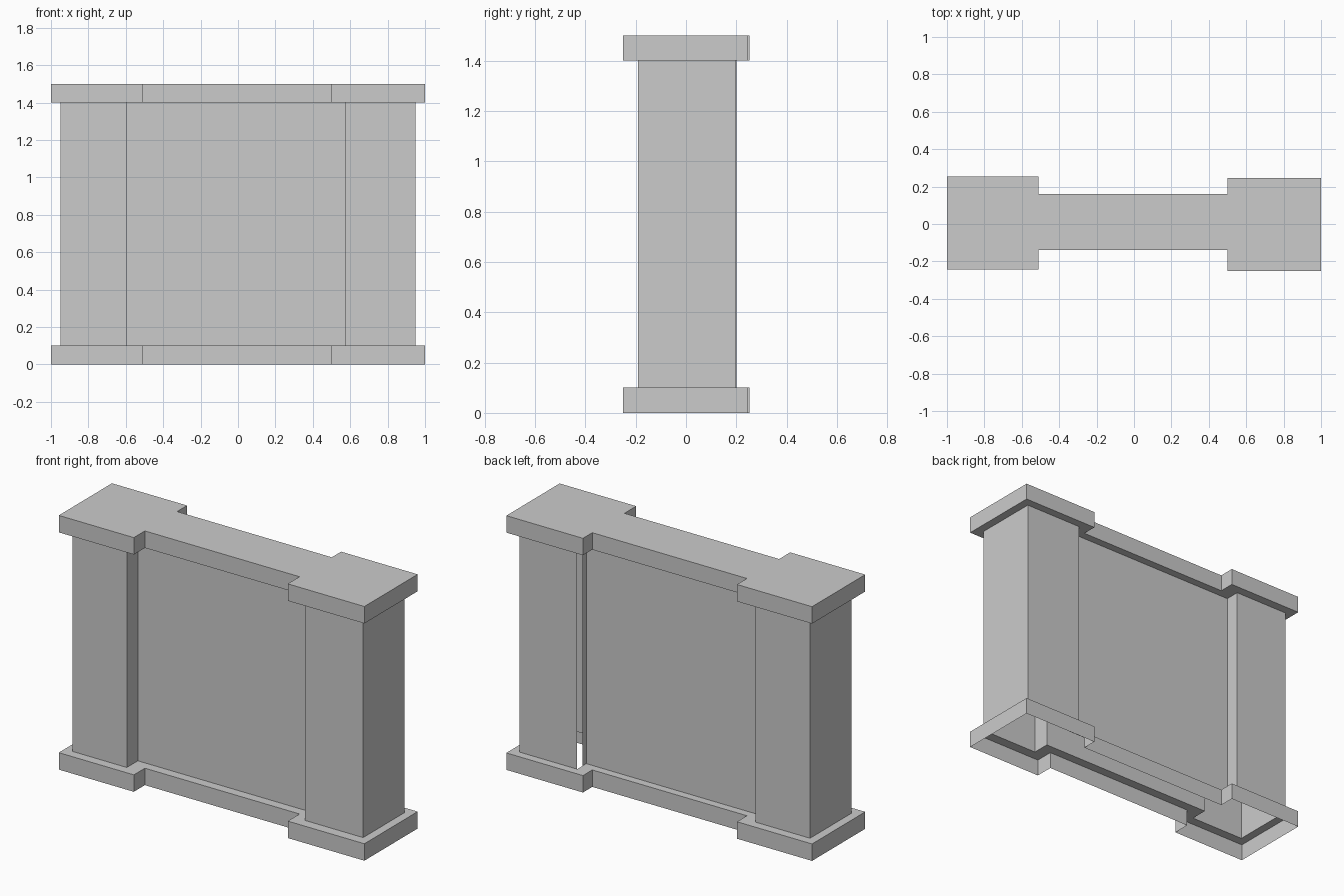
import bpy

if "Cube" in bpy.data.objects:
    bpy.data.objects.remove(bpy.data.objects["Cube"])


def outline(left, right, middle):
    """Dog-bone plan, counter-clockwise: two end blocks joined by a thinner middle.
    left/right = (outer x, inner x, front y, back y), middle = (front y, back y)."""
    lo, li, lf, lb = left
    ro, ri, rf, rb = right
    mf, mb = middle
    return [(lo, lf), (li, lf), (li, mf), (ri, mf), (ri, rf), (ro, rf),
            (ro, rb), (ri, rb), (ri, mb), (li, mb), (li, lb), (lo, lb)]


def make_shell(name, rings, cap_top=False, skip=(), extra=()):
    """Stack of (outline, z) rings joined by quads; open at the bottom."""
    verts = [(x, y, z) for pts, z in rings for x, y in pts]
    n = len(rings[0][0])
    faces = []
    for r in range(len(rings) - 1):
        for i in range(n):
            if i not in skip:
                j = (i + 1) % n
                faces.append((r * n + i, r * n + j, (r + 1) * n + j, (r + 1) * n + i))
    if cap_top:
        faces.append(tuple(range((len(rings) - 1) * n, len(rings) * n)))
    for quad in extra:
        faces.append(tuple(range(len(verts), len(verts) + 4)))
        verts += quad
    mesh = bpy.data.meshes.new(name)
    mesh.from_pydata(verts, [], faces)
    mesh.update()
    obj = bpy.data.objects.new(name, mesh)
    bpy.context.collection.objects.link(obj)
    return obj


TRIM = outline((-1, -0.51, -0.243, 0.253), (1, 0.5, -0.25, 0.247), (-0.14, 0.16))
WALL = outline((-0.95, -0.594, -0.188, 0.2), (0.95, 0.572, -0.19, 0.198), (-0.085, 0.113))
Z_BASE, Z_CAP, Z_TOP = 0.1, 1.4, 1.5

# hollow base trim with a ledge running in to the wall
make_shell("base_trim", [(TRIM, 0), (TRIM, Z_BASE), (WALL, Z_BASE)])

# wall and columns; one column side is a narrow strip that leaves a slot
strip = [(0.572, 0.15, Z_BASE), (0.572, 0.113, Z_BASE),
         (0.572, 0.113, Z_CAP), (0.572, 0.15, Z_CAP)]
make_shell("wall", [(WALL, Z_BASE), (WALL, Z_CAP)], skip=(7,), extra=(strip,))

# overhanging top cap
make_shell("top_cap", [(WALL, Z_CAP), (TRIM, Z_CAP), (TRIM, Z_TOP)], cap_top=True)
